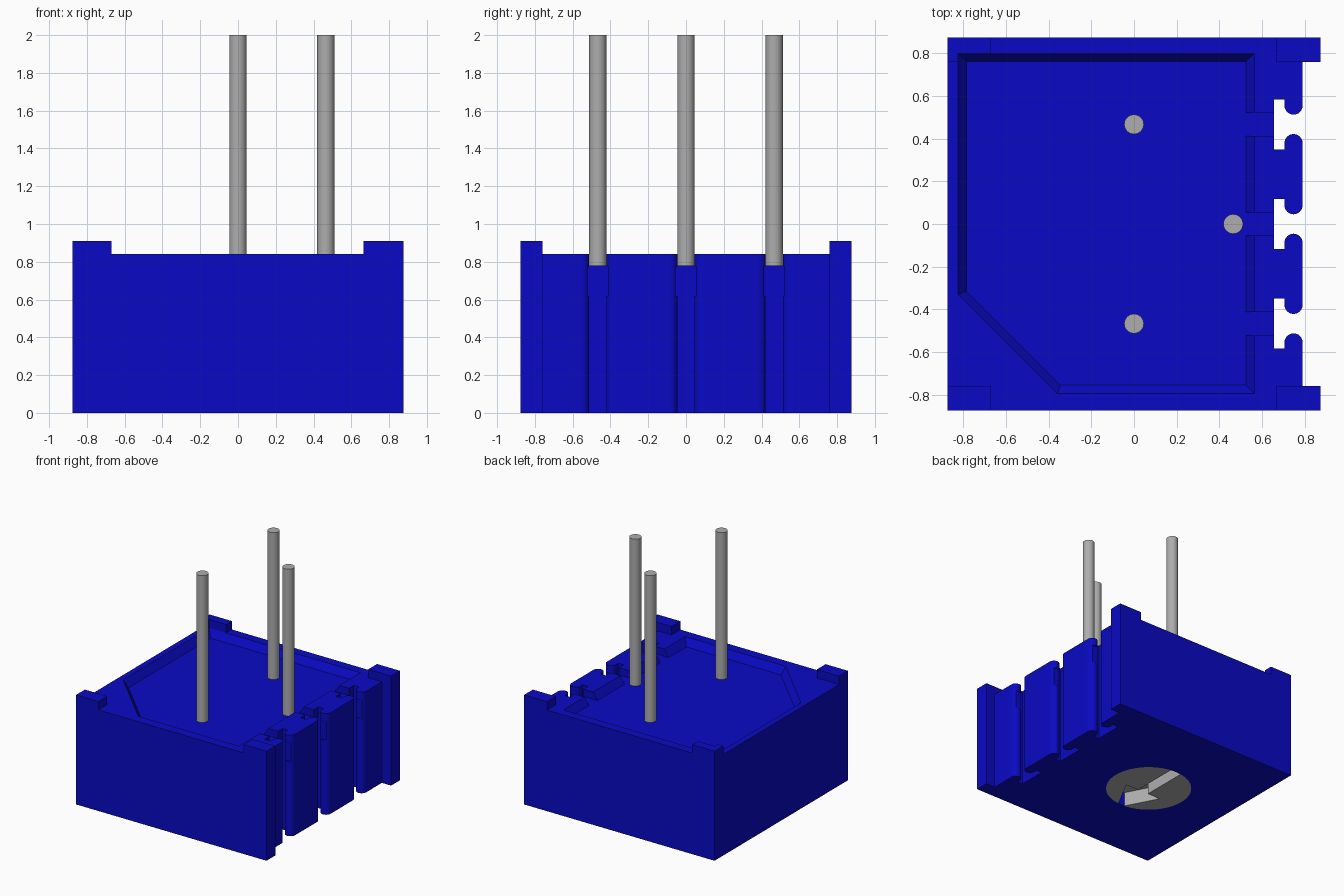
import bpy, bmesh, math

old = bpy.data.objects.get("Cube")
if old:
    bpy.data.objects.remove(old, do_unlink=True)


def material(name, rgb):
    m = bpy.data.materials.new(name)
    m.use_nodes = True
    m.diffuse_color = (*rgb, 1)
    m.node_tree.nodes["Principled BSDF"].inputs["Base Color"].default_value = (*rgb, 1)
    return m


BLUE = material("blue plastic", (0.003, 0.003, 0.56))
GREY = material("grey metal", (0.42, 0.42, 0.42))


def loft(name, rings, mat=None):
    """Closed solid through rings of (outline, z), all with equal point counts."""
    bm = bmesh.new()
    vs = [[bm.verts.new((x, y, z)) for x, y in pts] for pts, z in rings]
    n = len(vs[0])
    bm.faces.new(vs[0][::-1])
    bm.faces.new(vs[-1])
    for a, b in zip(vs, vs[1:]):
        for i in range(n):
            j = (i + 1) % n
            bm.faces.new((a[i], a[j], b[j], b[i]))
    bmesh.ops.recalc_face_normals(bm, faces=bm.faces)
    me = bpy.data.meshes.new(name)
    bm.to_mesh(me)
    bm.free()
    ob = bpy.data.objects.new(name, me)
    bpy.context.collection.objects.link(ob)
    if mat:
        me.materials.append(mat)
    return ob


def rect(x0, x1, y0, y1):
    return [(x0, y0), (x1, y0), (x1, y1), (x0, y1)]


def arc(cx, cy, r, a0, a1, n):
    return [(cx + r * math.cos(math.radians(a0 + (a1 - a0) * i / n)),
             cy + r * math.sin(math.radians(a0 + (a1 - a0) * i / n))) for i in range(n + 1)]


def circle(cx, cy, r, n):
    return arc(cx, cy, r, 0, 360, n)[:-1]


def activate(ob):
    bpy.ops.object.select_all(action='DESELECT')
    ob.select_set(True)
    bpy.context.view_layer.objects.active = ob


def cut(ob, cutter):
    mod = ob.modifiers.new("cut", 'BOOLEAN')
    mod.operation = 'DIFFERENCE'
    mod.solver = 'EXACT'
    mod.object = cutter
    activate(ob)
    bpy.ops.object.modifier_apply(modifier=mod.name)


def remove(ob):
    bpy.data.objects.remove(ob, do_unlink=True)


def smooth(ob):
    activate(ob)
    bpy.ops.object.shade_smooth_by_angle(angle=math.radians(30))


H, TOP, FLOOR, E = 0.84, 0.91, 0.78, 0.875
SLOTS = (-0.467, 0.0, 0.467)

# Case outline: corner posts and three T-shaped slots with rounded lips
outline = [(-E, -E), (E, -E), (E, -0.76), (0.79, -0.76)]
for yc in SLOTS:
    outline += arc(0.7475, yc - 0.088, 0.0425, 0, 180, 12)
    outline += [(0.705, yc - 0.117), (0.655, yc - 0.117),
                (0.655, yc + 0.117), (0.705, yc + 0.117)]
    outline += arc(0.7475, yc + 0.088, 0.0425, 180, 360, 12)
outline += [(0.79, 0.76), (E, 0.76), (E, E), (-E, E)]
case = loft("case", [(outline, 0), (outline, H)], BLUE)

# Sloped recess in the top, with one chamfered corner
floor_pts = [(-0.785, -0.315), (-0.345, -0.755), (0.525, -0.755), (0.525, 0.762), (-0.785, 0.762)]
rim_pts = [(-0.825, -0.33), (-0.36, -0.795), (0.565, -0.795), (0.565, 0.8), (-0.825, 0.8)]
recess = loft("recess_cutter", [(floor_pts, FLOOR), (rim_pts, H), (rim_pts, 1.0)])
cut(case, recess)

# Lead channels from the recess to the slots, and the wider slot mouths
for yc in SLOTS:
    for x0, x1, z0, z1 in ((0.45, 0.68, FLOOR, 1.0), (0.68, 0.9, 0.62, 0.775)):
        r = rect(x0, x1, yc - 0.055, yc + 0.055)
        c = loft("channel_cutter", [(r, z0), (r, z1)])
        cut(case, c)
        remove(c)

# Rotor seat in the underside
RX, RR = -0.15, 0.335
seat = circle(RX, 0, RR, 48)
c = loft("seat_cutter", [(seat, -0.1), (seat, 0.2)])
cut(case, c)
remove(c)
smooth(case)

# Raised corner stand-offs
for side, x0, x1 in (("right", -E, -0.67), ("left", 0.665, E)):
    for end, y0, y1 in (("front", -E, -0.76), ("back", 0.76, E)):
        r = rect(x0, x1, y0, y1)
        ob = loft(f"standoff_{end}_{side}", [(r, H), (r, TOP)], BLUE)
        if (side, end) == ("right", "back"):
            cut(ob, recess)
remove(recess)

# Adjustment rotor with an arrow-shaped slot
rotor = loft("rotor", [(seat, 0), (seat, 0.2)], GREY)
arrow = [(RX + x, y) for x, y in ((0, -0.39), (0.17, -0.07), (0.05, -0.07), (0.05, 0.4),
                                  (-0.05, 0.4), (-0.05, -0.07), (-0.17, -0.07))]
c = loft("arrow_cutter", [(arrow, -0.1), (arrow, 0.12)])
cut(rotor, c)
remove(c)
smooth(rotor)

# Pins
for name, x, y in (("pin_front", 0, -0.467), ("pin_back", 0, 0.467), ("pin_middle", 0.465, 0)):
    r = circle(x, y, 0.046, 24)
    smooth(loft(name, [(r, 0.74), (r, 2.0)], GREY))
